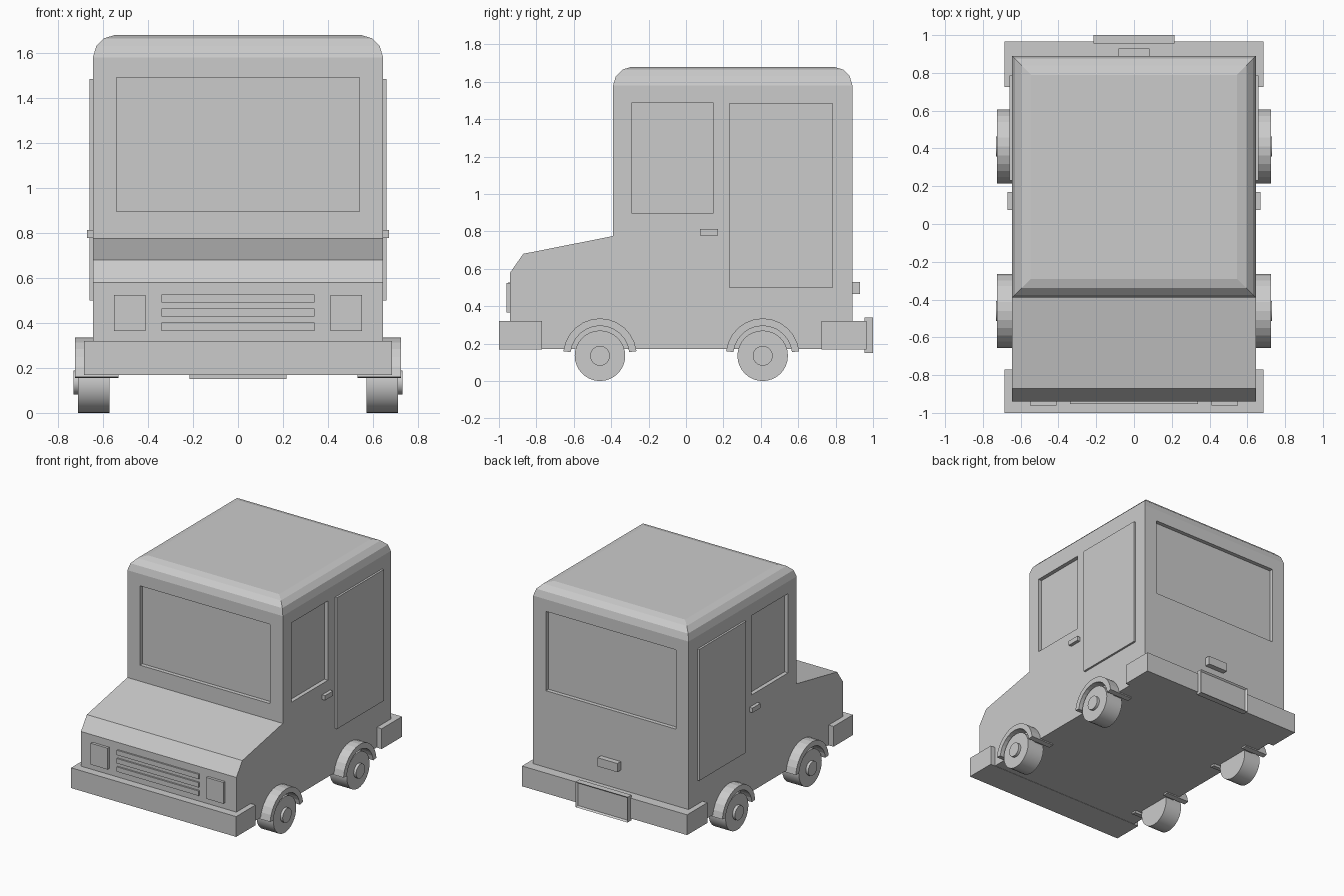
import bpy, bmesh, math
from mathutils import Vector

if "Cube" in bpy.data.objects:
    bpy.data.objects.remove(bpy.data.objects["Cube"])


def finish(bm, name):
    bmesh.ops.recalc_face_normals(bm, faces=bm.faces)
    me = bpy.data.meshes.new(name)
    bm.to_mesh(me)
    bm.free()
    ob = bpy.data.objects.new(name, me)
    bpy.context.collection.objects.link(ob)
    return ob


def add_box(bm, x0, x1, y0, y1, z0, z1):
    vs = bmesh.ops.create_cube(bm, size=1)["verts"]
    for v in vs:
        v.co = Vector(((x0 + x1) / 2 + v.co.x * (x1 - x0),
                       (y0 + y1) / 2 + v.co.y * (y1 - y0),
                       (z0 + z1) / 2 + v.co.z * (z1 - z0)))


def box(name, *dims):
    bm = bmesh.new()
    add_box(bm, *dims)
    return finish(bm, name)


def prism(profile, x0, x1):
    """Extrude a (y, z) outline from x0 to x1."""
    bm = bmesh.new()
    f = bm.faces.new([bm.verts.new((x0, y, z)) for y, z in profile])
    ext = bmesh.ops.extrude_face_region(bm, geom=[f])["geom"]
    for v in ext:
        if isinstance(v, bmesh.types.BMVert):
            v.co.x = x1
    return bm


def cylinder(name, x0, x1, y, z, r, n=32):
    bm = prism([(y + r * math.cos(2 * math.pi * i / n),
                 z + r * math.sin(2 * math.pi * i / n)) for i in range(n)], x0, x1)
    ob = finish(bm, name)
    ob.data.shade_smooth()
    ob.data.set_sharp_from_angle(angle=math.radians(30))
    return ob


# Body shell: side profile, then stepped rings for the rounded roof edge
W, FRONT, BACK = 0.645, -0.39, 0.89
bm = prism([(-0.94, 0.17), (BACK, 0.17), (BACK, 1.58), (FRONT, 1.58), (FRONT, 0.775),
            (-0.87, 0.68), (-0.94, 0.58)], -W, W)
roof = max(bm.faces, key=lambda f: f.calc_center_median().z)
cy = (FRONT + BACK) / 2
for inset, z in ((0.015, 1.63), (0.05, 1.665), (0.1, 1.68)):
    ext = bmesh.ops.extrude_face_region(bm, geom=[roof])["geom"]
    bmesh.ops.delete(bm, geom=[roof], context="FACES_ONLY")
    roof = next(g for g in ext if isinstance(g, bmesh.types.BMFace))
    for v in roof.verts:
        v.co = (math.copysign(W - inset, v.co.x),
                cy + math.copysign((BACK - FRONT) / 2 - inset, v.co.y - cy), z)
body = finish(bm, "body")

# Recessed windows
D = 0.03
bm = bmesh.new()
add_box(bm, -0.54, 0.54, FRONT - 0.1, FRONT + D, 0.895, 1.49)
add_box(bm, -0.54, 0.54, BACK - D, BACK + 0.1, 0.895, 1.49)
add_box(bm, W - D, W + 0.1, -0.29, 0.145, 0.895, 1.49)
add_box(bm, -W - 0.1, -W + D, -0.29, 0.145, 0.895, 1.49)
cutter = finish(bm, "window_cutter")
cutter.hide_render = True
cutter.display_type = "WIRE"
mod = body.modifiers.new("windows", "BOOLEAN")
mod.operation = "DIFFERENCE"
mod.solver = "EXACT"
mod.object = cutter

# Bumpers
box("front_bumper", -0.685, 0.685, -1.0, -0.77, 0.168, 0.32)
box("rear_bumper", -0.685, 0.685, 0.725, 0.965, 0.168, 0.32)

# Rear plate with a raised rim
bm = bmesh.new()
add_box(bm, -0.215, 0.215, 0.955, 1.0, 0.15, 0.34)
face = max(bm.faces, key=lambda f: f.calc_center_median().y)
bmesh.ops.inset_region(bm, faces=[face], thickness=0.015)
for v in face.verts:
    v.co.y -= 0.012
finish(bm, "rear_plate")

# Grille bars and rear latch
for i in range(3):
    z = 0.365 + i * 0.0625
    box(f"grille_bar_{i}", -0.34, 0.34, -0.952, -0.93, z, z + 0.036)
box("rear_handle", -0.082, 0.082, 0.88, 0.93, 0.465, 0.53)

# Parts mirrored left and right
for s, side in ((1, "right"), (-1, "left")):
    def sx(a, b):
        return sorted((s * a, s * b))
    box(f"headlight_{side}", *sx(0.41, 0.55), -0.96, -0.93, 0.365, 0.525)
    box(f"door_panel_{side}", *sx(0.63, 0.66), 0.23, 0.785, 0.50, 1.485)
    box(f"door_handle_{side}", *sx(0.63, 0.67), 0.075, 0.17, 0.777, 0.812)
    for y, end in ((-0.46, "front"), (0.41, "rear")):
        cylinder(f"{end}_wheel_{side}", s * 0.57, s * 0.71, y, 0.135, 0.135)
        cylinder(f"{end}_hub_{side}", s * 0.69, s * 0.73, y, 0.135, 0.053, 24)
        # Fender arch
        n = 12
        arc = [math.radians(7 + 166 * i / n) for i in range(n + 1)]
        pts = [(y + 0.197 * math.cos(a), 0.135 + 0.2 * math.sin(a)) for a in arc]
        pts += [(y + 0.158 * math.cos(a), 0.135 + 0.16 * math.sin(a)) for a in reversed(arc)]
        finish(prism(pts, s * 0.53, s * 0.725), f"{end}_fender_{side}")
